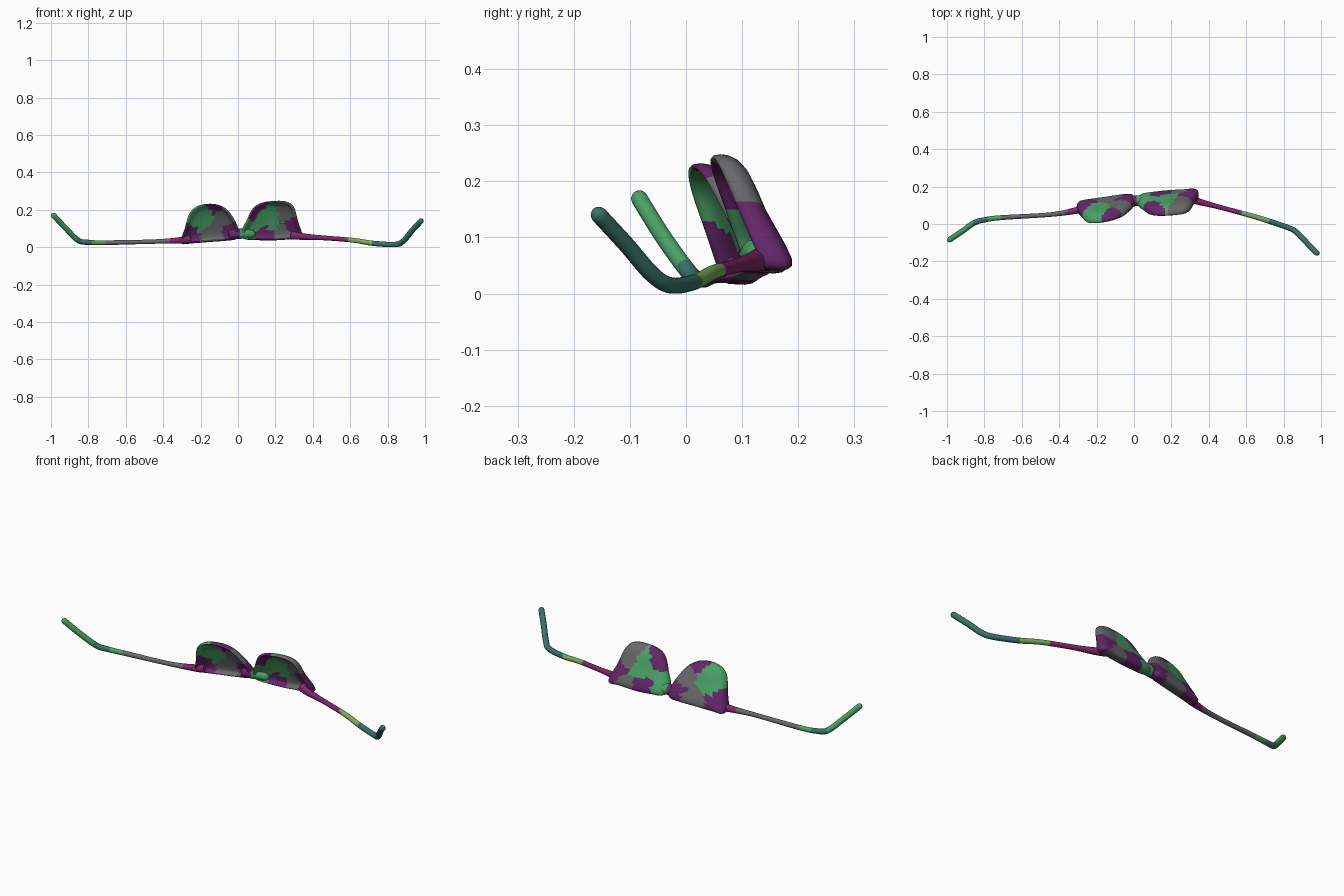
import bpy, bmesh, math
from mathutils import Vector

if "Cube" in bpy.data.objects:
    bpy.data.objects.remove(bpy.data.objects["Cube"])

COLORS = {
    "purple": (0.13, 0.02, 0.14, 1), "green": (0.07, 0.36, 0.14, 1),
    "grey": (0.14, 0.14, 0.15, 1), "teal": (0.04, 0.17, 0.14, 1),
    "lime": (0.20, 0.42, 0.12, 1), "magenta": (0.22, 0.02, 0.14, 1),
}
MATS = {}
for name, col in COLORS.items():
    MATS[name] = bpy.data.materials.new(name)
    MATS[name].diffuse_color = col
KEYS = list(COLORS)


def spline(pts, n, closed=False):
    """Catmull-Rom samples through the points."""
    pts = [Vector(p) for p in pts]
    m = len(pts)
    out = []
    for i in range(m if closed else m - 1):
        if closed:
            a, b, c, d = (pts[(i + k) % m] for k in (-1, 0, 1, 2))
        else:
            a, b, c, d = (pts[min(max(i + k, 0), m - 1)] for k in (-1, 0, 1, 2))
        for j in range(n):
            t = j / n
            out.append(0.5 * (2 * b + (c - a) * t + (2 * a - 5 * b + 4 * c - d) * t * t
                              + (3 * b - a - 3 * c + d) * t ** 3))
    return out if closed else out + [pts[-1]]


def loft(name, rings, start, end, color_of):
    """Skin closed rings, finishing both ends with a fan; colour faces by position."""
    bm = bmesh.new()
    vr = [[bm.verts.new(p) for p in r] for r in rings]
    n = len(vr[0])
    for r0, r1 in zip(vr, vr[1:]):
        for i in range(n):
            bm.faces.new((r0[i], r0[(i + 1) % n], r1[(i + 1) % n], r1[i]))
    for ring, tip in ((vr[0], start), (vr[-1], end)):
        v = bm.verts.new(tip)
        for i in range(n):
            bm.faces.new((ring[i], ring[(i + 1) % n], v))
    bmesh.ops.recalc_face_normals(bm, faces=bm.faces)
    for f in bm.faces:
        f.smooth = True
        f.material_index = KEYS.index(color_of(f.calc_center_median()))
    me = bpy.data.meshes.new(name)
    bm.to_mesh(me)
    bm.free()
    for k in KEYS:
        me.materials.append(MATS[k])
    ob = bpy.data.objects.new(name, me)
    bpy.context.collection.objects.link(ob)
    return ob


# Colour patches on the front frame: x, z, colour
PATCHES = [(-0.27, 0.06, "purple"), (-0.20, 0.16, "green"), (-0.06, 0.17, "grey"),
           (-0.10, 0.24, "purple"), (-0.13, 0.06, "grey"), (-0.03, 0.08, "purple"),
           (0.05, 0.07, "green"), (0.14, 0.06, "purple"), (0.16, 0.15, "green"),
           (0.08, 0.22, "purple"), (0.27, 0.20, "grey"), (0.31, 0.11, "purple"),
           (0.25, 0.05, "grey")]


def patch_color(c):
    return min(PATCHES, key=lambda p: (p[0] - c.x) ** 2 + (p[1] - c.z) ** 2)[2]


# Lens cup section: scale from centre, depth; back centre -> rim -> recessed front
SECTION = [(0.3, 0.054), (0.6, 0.053), (0.8, 0.049), (0.92, 0.041), (0.98, 0.030),
           (1.0, 0.017), (0.985, 0.006), (0.95, 0.0), (0.91, 0.002), (0.88, 0.010),
           (0.85, 0.022), (0.7, 0.029), (0.45, 0.033), (0.2, 0.034)]


def lens(name, outline, center, base, slope):
    loop = spline(outline, 6, True)
    cen = Vector(center)

    def place(s, depth, p, back):
        q = cen + (p - cen) * s
        extra = 0.02 * max(0, 1 - q.y / 0.15) if back else 0
        return Vector((q.x, base + slope * q.x - 0.4 * q.y + depth + extra, q.y))

    rings = [[place(s, d, p, i < 6) for p in loop] for i, (s, d) in enumerate(SECTION)]
    return loft(name, rings, place(0, 0.054, cen, True), place(0, 0.034, cen, False), patch_color)


lens("left_lens_frame",
     [(-0.305, 0.022), (-0.285, 0.10), (-0.256, 0.187), (-0.20, 0.226), (-0.12, 0.23),
      (-0.06, 0.202), (-0.018, 0.145), (0.005, 0.085), (-0.005, 0.045), (-0.07, 0.034),
      (-0.15, 0.028), (-0.24, 0.021)], (-0.15, 0.12), 0.130, 0.187)
lens("right_lens_frame",
     [(0.345, 0.05), (0.322, 0.135), (0.297, 0.217), (0.25, 0.246), (0.15, 0.243),
      (0.085, 0.213), (0.044, 0.14), (0.018, 0.085), (0.03, 0.045), (0.10, 0.038),
      (0.18, 0.036), (0.28, 0.042)], (0.19, 0.135), 0.125, 0.09)


def tube(name, path, radii, color_of, n=14):
    pts = spline(path, 8)
    rad = [r.x for r in spline([(r, 0, 0) for r in radii], 8)]
    rings = []
    last = len(pts) - 1
    for i, p in enumerate(pts):
        t = (pts[min(i + 1, last)] - pts[max(i - 1, 0)]).normalized()
        u = t.cross(Vector((0, 0, 1))).normalized()
        w = u.cross(t)
        # rounded cap at the far tip
        caps = [(0, 1)] if i < last else [(math.sin(a), math.cos(a)) for a in (0, 0.5, 1.0, 1.35)]
        for along, wide in caps:
            rings.append([p + t * along * rad[i] + (u * math.cos(k * math.tau / n)
                          + w * math.sin(k * math.tau / n)) * rad[i] * wide for k in range(n)])
    return loft(name, rings, pts[0], pts[-1] + t * rad[-1], color_of)


def band(stops):
    return lambda c: next(k for lim, k in stops if abs(c.x) < lim)


# Temple arms with upturned ear hooks
tube("left_temple_arm",
     [(-0.26, 0.088, 0.042), (-0.31, 0.072, 0.036), (-0.45, 0.050, 0.030), (-0.71, 0.034, 0.024),
      (-0.80, 0.022, 0.026), (-0.855, 0.006, 0.037), (-0.92, -0.040, 0.100), (-0.985, -0.083, 0.169)],
     [0.024, 0.018, 0.012, 0.013, 0.014, 0.015, 0.015, 0.015],
     band([(0.36, "magenta"), (0.70, "grey"), (0.78, "green"), (0.86, "teal"), (2, "green")]))
tube("right_temple_arm",
     [(0.29, 0.142, 0.064), (0.345, 0.120, 0.057), (0.455, 0.091, 0.050), (0.61, 0.049, 0.038),
      (0.72, 0.016, 0.021), (0.84, -0.026, 0.0145), (0.885, -0.060, 0.034), (0.93, -0.107, 0.088),
      (0.978, -0.155, 0.140)],
     [0.024, 0.018, 0.013, 0.013, 0.014, 0.0145, 0.015, 0.015, 0.015],
     band([(0.58, "magenta"), (0.72, "lime"), (2, "teal")]))

# Nose bridge joining the two cups
tube("nose_bridge",
     [(-0.05, 0.118, 0.066), (-0.01, 0.122, 0.071), (0.03, 0.126, 0.073), (0.07, 0.132, 0.070)],
     [0.024, 0.028, 0.028, 0.024], patch_color)

for m in bpy.data.materials:
    if m.users and not m.is_grease_pencil:
        m.use_nodes = True
        m.node_tree.nodes["Principled BSDF"].inputs["Base Color"].default_value = m.diffuse_color
